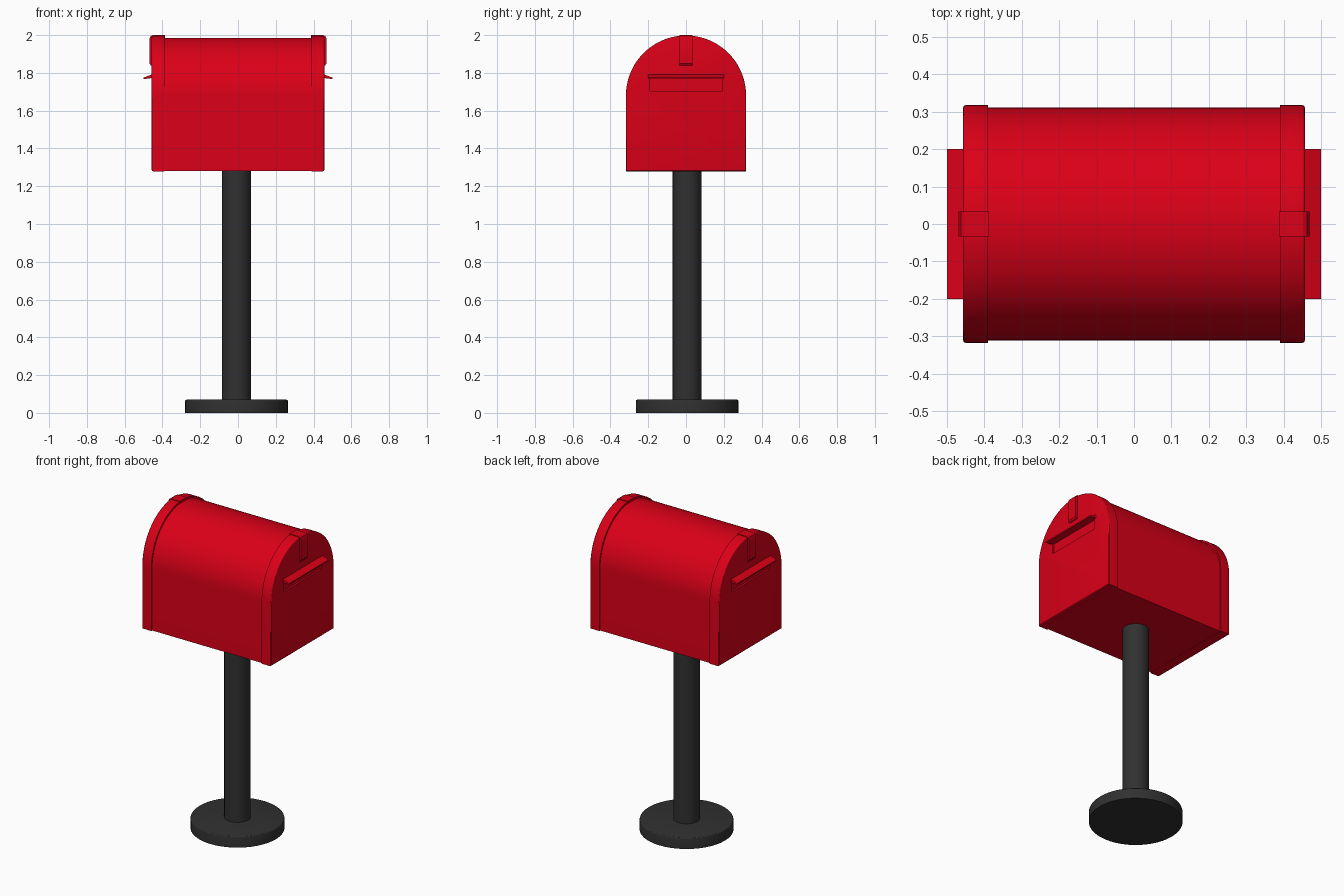
import bpy, bmesh, math

if "Cube" in bpy.data.objects:
    bpy.data.objects.remove(bpy.data.objects["Cube"])


def material(name, rgb):
    m = bpy.data.materials.new(name)
    m.diffuse_color = (*rgb, 1)
    m.use_nodes = True
    m.node_tree.nodes["Principled BSDF"].inputs["Base Color"].default_value = m.diffuse_color
    return m


RED = material("red paint", (0.71, 0.0, 0.009))
DARK = material("dark metal", (0.03, 0.03, 0.03))


def smooth(ob):
    bpy.ops.object.select_all(action='DESELECT')
    ob.select_set(True)
    bpy.context.view_layer.objects.active = ob
    bpy.ops.object.shade_smooth_by_angle(angle=math.radians(25))


def prism(name, points, axis, a, b, mat, bevel=0.0):
    """Extrude a 2D outline along x, y or z from a to b; bevel rounds the rim at b."""
    def place(p, t):
        return {"x": (t, p[0], p[1]), "y": (p[0], t, p[1]), "z": (p[0], p[1], t)}[axis]
    bm = bmesh.new()
    start = bm.faces.new([bm.verts.new(place(p, a)) for p in points])
    end = bm.faces.new([bm.verts.new(place(p, b)) for p in points])
    v0, v1, n = list(start.verts), list(end.verts), len(points)
    for i in range(n):
        j = (i + 1) % n
        bm.faces.new((v0[i], v0[j], v1[j], v1[i]))
    bmesh.ops.recalc_face_normals(bm, faces=bm.faces[:])
    if bevel:
        bmesh.ops.bevel(bm, geom=list(end.edges), offset=bevel, segments=3,
                        profile=0.5, affect='EDGES')
    mesh = bpy.data.meshes.new(name)
    bm.to_mesh(mesh)
    bm.free()
    ob = bpy.data.objects.new(name, mesh)
    bpy.context.collection.objects.link(ob)
    mesh.materials.append(mat)
    smooth(ob)
    return ob


def arch(radius, spring, bottom, n=40):
    """Round-topped outline with straight sides."""
    arc = [(radius * math.cos(math.pi * i / n), spring + radius * math.sin(math.pi * i / n))
           for i in range(n + 1)]
    return [(radius, bottom)] + arc + [(-radius, bottom)]


def circle(radius, cx, cy, n):
    return [(cx + radius * math.cos(2 * math.pi * i / n),
             cy + radius * math.sin(2 * math.pi * i / n)) for i in range(n)]


# Stand: round foot and post
CX, CY = -0.008, 0.006
prism("base_plate", circle(0.272, CX, CY, 48), "z", 0.0, 0.07, DARK, 0.008)
prism("post", circle(0.077, CX, CY, 24), "z", 0.06, 1.3, DARK)

# Box body
prism("box_body", arch(0.311, 1.675, 1.28), "x", -0.4, 0.4, RED)

for side, s in (("left", -1), ("right", 1)):
    # Raised end cap with a rounded rim
    cap = prism(side + "_end_cap", arch(0.318, 1.68, 1.279), "x", s * 0.39, s * 0.457, RED, 0.008)

    # Letter slot recessed into the cap
    slot = [(-0.19, 1.705), (0.19, 1.705), (0.19, 1.775), (-0.19, 1.775)]
    cutter = prism(side + "_slot_cutter", slot, "x", s * 0.445, s * 0.52, RED)
    cutter.hide_render = True
    cut = cap.modifiers.new("slot", 'BOOLEAN')
    cut.operation = 'DIFFERENCE'
    cut.object = cutter
    cut.solver = 'EXACT'
    bpy.context.view_layer.objects.active = cap
    bpy.ops.object.modifier_apply(modifier=cut.name)
    bpy.data.objects.remove(cutter)
    smooth(cap)

    # Sloping rain hood above the slot
    hood = [(0.435, 1.796), (0.46, 1.79), (0.5, 1.775), (0.5, 1.767), (0.46, 1.772), (0.435, 1.775)]
    prism(side + "_rain_hood", [(s * x, z) for x, z in hood], "y", -0.2, 0.2, RED)

    # Strap folded over the top of the cap
    strap = [(0.387, 1.98), (0.387, 2.0), (0.452, 2.0), (0.463, 1.994), (0.469, 1.98),
             (0.469, 1.85), (0.462, 1.84), (0.44, 1.84), (0.44, 1.98)]
    prism(side + "_strap", [(s * x, z) for x, z in strap], "y", -0.034, 0.034, RED)
